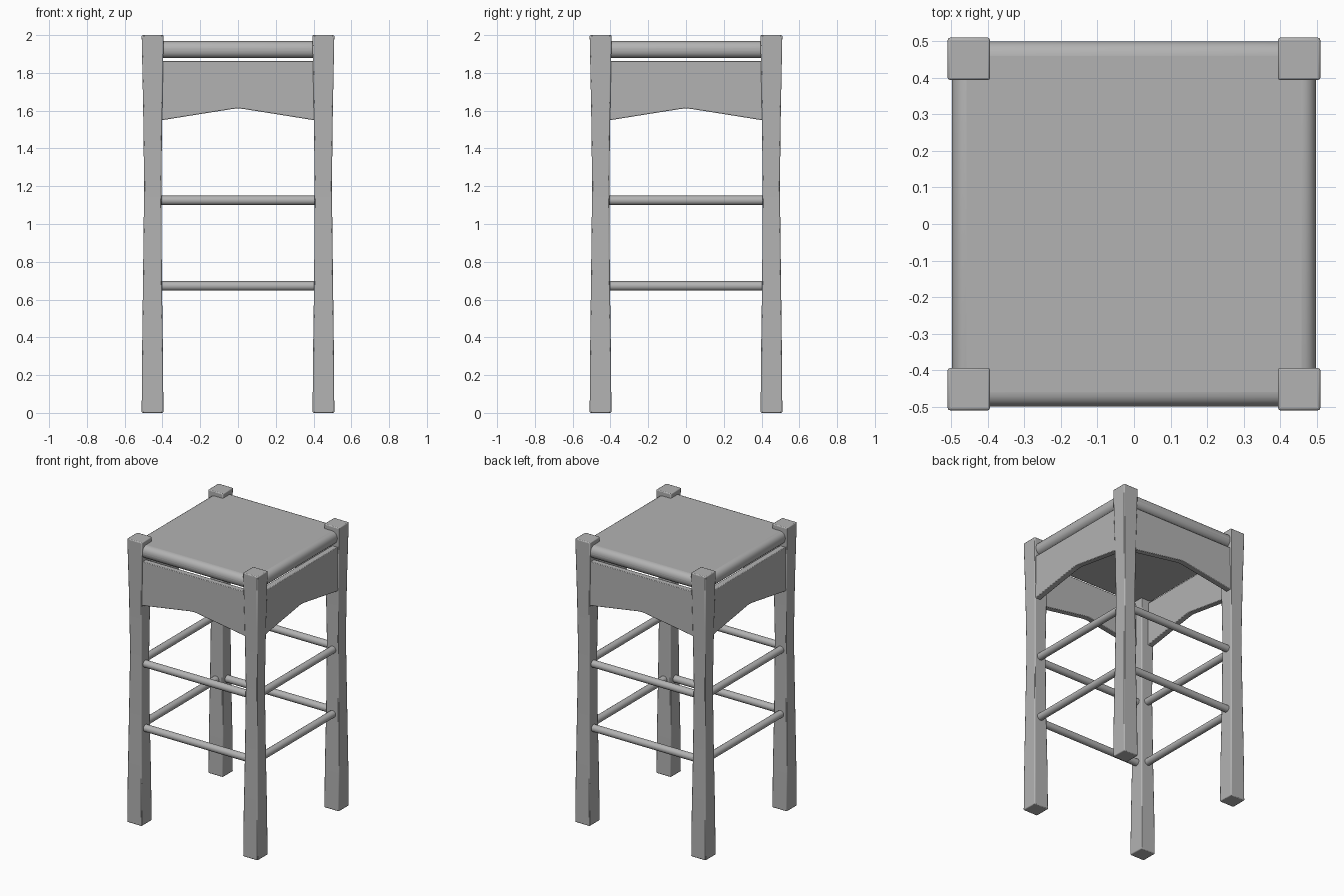
import bpy, bmesh, math
from mathutils import Matrix, Vector

if "Cube" in bpy.data.objects:
    bpy.data.objects.remove(bpy.data.objects["Cube"], do_unlink=True)

grey = bpy.data.materials.new("plain_grey")
grey.use_nodes = True
colour = (0.45, 0.45, 0.45, 1)
grey.diffuse_color = colour
grey.node_tree.nodes["Principled BSDF"].inputs["Base Color"].default_value = colour


def add_object(name, bm, bevel=0.0, segments=2):
    bmesh.ops.recalc_face_normals(bm, faces=bm.faces)
    mesh = bpy.data.meshes.new(name)
    bm.to_mesh(mesh)
    bm.free()
    mesh.materials.append(grey)
    obj = bpy.data.objects.new(name, mesh)
    bpy.context.collection.objects.link(obj)
    if bevel:
        mod = obj.modifiers.new("rounded_edges", "BEVEL")
        mod.width, mod.segments, mod.limit_method = bevel, segments, "ANGLE"
    bpy.ops.object.select_all(action="DESELECT")
    obj.select_set(True)
    bpy.context.view_layer.objects.active = obj
    bpy.ops.object.shade_smooth_by_angle(angle=math.radians(40))
    return obj


def loft(bm, rings):
    """Join equal point rings into a closed solid."""
    rows = [[bm.verts.new(p) for p in ring] for ring in rings]
    n = len(rows[0])
    for a, b in zip(rows, rows[1:]):
        for i in range(n):
            j = (i + 1) % n
            bm.faces.new((a[i], a[j], b[j], b[i]))
    bm.faces.new(rows[0][::-1])
    bm.faces.new(rows[-1])


# Four square legs, slightly waisted: (height, inner edge, outer edge)
leg_profile = [(0, .395, .51), (.3, .397, .508), (.7, .403, .503),
               (1.2, .406, .497), (1.6, .401, .502), (2, .394, .51)]
for side, sx in (("left", 1), ("right", -1)):
    for end, sy in (("front", -1), ("back", 1)):
        bm = bmesh.new()
        loft(bm, [[(sx * x, sy * y, z) for x, y in ((a, a), (b, a), (b, b), (a, b))]
                  for z, a, b in leg_profile])
        add_object(f"{end}_{side}_leg", bm, 0.006)

# Aprons and round rungs, repeated on each side
apron_lower = [(-.48, 1.535), (-.4, 1.55), (-.2, 1.582), (-.03, 1.609), (0, 1.612),
               (.03, 1.609), (.2, 1.582), (.4, 1.55), (.48, 1.535)]
for k, side in enumerate(("front", "left", "back", "right")):
    turn = Matrix.Rotation(k * math.pi / 2, 4, "Z")
    bm = bmesh.new()
    outline = apron_lower + [(.48, 1.862), (-.48, 1.862)]
    loft(bm, [[turn @ Vector((x, y, z)) for x, z in outline] for y in (-.497, -.455)])
    add_object(f"{side}_apron", bm, 0.004)

    for level, z in (("lower", .672), ("upper", 1.125)):
        bm = bmesh.new()
        place = turn @ Matrix.Translation((0, -.455, z)) @ Matrix.Rotation(math.pi / 2, 4, "Y")
        bmesh.ops.create_cone(bm, cap_ends=True, segments=16, radius1=.025, radius2=.025,
                              depth=.88, matrix=place)
        add_object(f"{side}_{level}_rung", bm)

# Flat seat with rolled edges
bm = bmesh.new()
bmesh.ops.create_cube(bm, size=1, matrix=Matrix.Translation((0, 0, 1.923))
                      @ Matrix.Diagonal((.996, 1, .09, 1)))
add_object("seat", bm, 0.04, 5)
